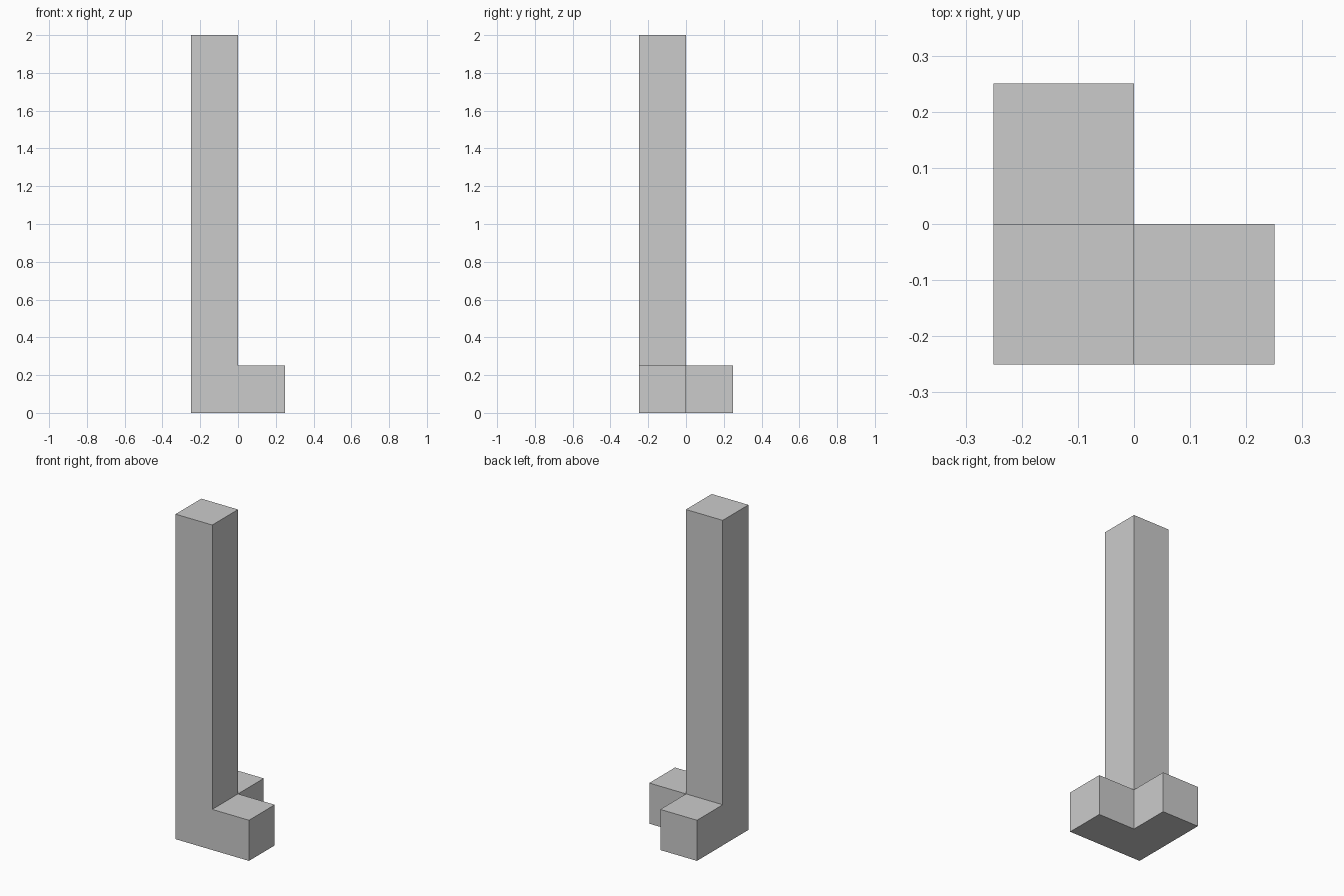
import bpy, bmesh

if "Cube" in bpy.data.objects:
    bpy.data.objects.remove(bpy.data.objects["Cube"])

CELL = 0.25     # side of each square cell
HEIGHT = 2.0    # full height of the post


def extrude_up(bm, faces, distance):
    """Extrude faces upward and return the new top faces."""
    geom = bmesh.ops.extrude_face_region(bm, geom=faces)["geom"]
    verts = [g for g in geom if isinstance(g, bmesh.types.BMVert)]
    bmesh.ops.translate(bm, verts=verts, vec=(0, 0, distance))
    return [g for g in geom if isinstance(g, bmesh.types.BMFace)]


bm = bmesh.new()

# L-shaped footprint: corner cell plus one cell along x and one along y
for cx, cy in ((-1, -1), (0, -1), (-1, 0)):
    corners = ((cx, cy), (cx + 1, cy), (cx + 1, cy + 1), (cx, cy + 1))
    bm.faces.new([bm.verts.new((x * CELL, y * CELL, 0)) for x, y in corners])
bmesh.ops.remove_doubles(bm, verts=bm.verts[:], dist=0.001)

# Low foot: raise the whole footprint, keeping a closed underside
bottom = bm.faces[:]
underside = bmesh.ops.duplicate(bm, geom=bottom)["geom"]
top = extrude_up(bm, bottom, CELL)

# Tall post: raise only the corner cell
corner = [f for f in top
          if f.calc_center_median().x < 0 and f.calc_center_median().y < 0]
extrude_up(bm, corner, HEIGHT - CELL)

# Weld, then merge coplanar faces into clean flat sides
bmesh.ops.remove_doubles(bm, verts=bm.verts[:], dist=0.001)
bmesh.ops.dissolve_limit(bm, angle_limit=0.01, verts=bm.verts[:], edges=bm.edges[:])
bmesh.ops.recalc_face_normals(bm, faces=bm.faces[:])

mesh = bpy.data.meshes.new("corner_post")
bm.to_mesh(mesh)
bm.free()
post = bpy.data.objects.new("corner_post", mesh)
bpy.context.collection.objects.link(post)
